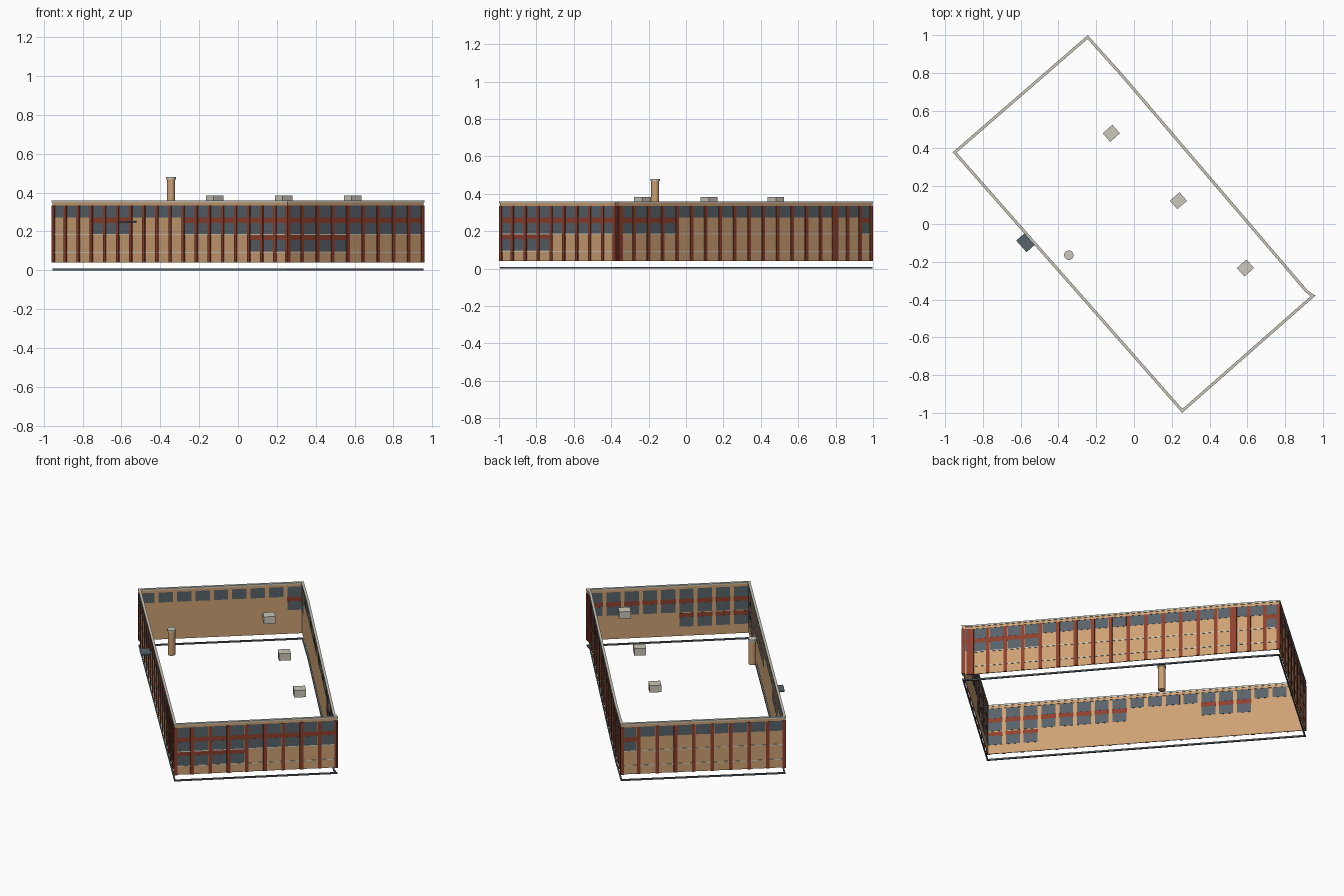
import bpy, bmesh, math
from mathutils import Vector, Matrix

if "Cube" in bpy.data.objects:
    bpy.data.objects.remove(bpy.data.objects["Cube"])


def srgb(r, g, b):
    def lin(c):
        c /= 255
        return c / 12.92 if c < 0.04 else ((c + 0.055) / 1.055) ** 2.4
    return (lin(r), lin(g), lin(b), 1)


def material(name, *rgb):
    m = bpy.data.materials.new(name)
    m.use_nodes = True
    m.diffuse_color = srgb(*rgb)
    bsdf = m.node_tree.nodes["Principled BSDF"]
    bsdf.inputs["Base Color"].default_value = m.diffuse_color
    bsdf.inputs["Roughness"].default_value = 0.8
    return m


TAN = material("tan_brick", 205, 161, 116)
RED = material("red_brown", 142, 64, 46)
SLATE = material("slate_glass", 88, 99, 106)
PALE = material("pale_stone", 203, 199, 186)


def finish(name, bm, mat):
    bmesh.ops.recalc_face_normals(bm, faces=bm.faces)
    me = bpy.data.meshes.new(name)
    bm.to_mesh(me)
    bm.free()
    me.materials.append(mat)
    ob = bpy.data.objects.new(name, me)
    bpy.context.collection.objects.link(ob)
    return ob


# Footprint, counterclockwise, starting at the left corner
foot = [Vector(p) for p in ((-0.96, 0.38), (0.255, -1.0), (0.96, -0.38),
                            (0.92, -0.352), (-0.065, 0.8), (-0.245, 1.0))]
N = len(foot)


def inward(i):
    d = (foot[(i + 1) % N] - foot[i]).normalized()
    return Vector((-d.y, d.x))


def inset(dist):
    pts = []
    for i in range(N):
        a, b = inward(i - 1), inward(i)
        pts.append(foot[i] + (a + b) / (1 + a.dot(b)) * dist)
    return pts


# Closed band following the footprint, between two inset distances
def ring(name, d0, d1, z0, z1, mat):
    bm = bmesh.new()
    loops = [[bm.verts.new((p.x, p.y, z)) for p in inset(d)]
             for d, z in ((d0, z0), (d0, z1), (d1, z1), (d1, z0))]
    for k in range(4):
        a, b = loops[k], loops[(k + 1) % 4]
        for i in range(N):
            j = (i + 1) % N
            bm.faces.new((a[i], a[j], b[j], b[i]))
    return finish(name, bm, mat)


def box(bm, centre, size, angle):
    mat = (Matrix.Translation(centre) @ Matrix.Rotation(angle, 4, "Z")
           @ Matrix.Diagonal((*size, 1)))
    bmesh.ops.create_cube(bm, size=1, matrix=mat)


# Box on wall i: s along the wall, d inward from the outer line
def wall_box(bm, i, s0, s1, d0, d1, z0, z1):
    d = (foot[(i + 1) % N] - foot[i]).normalized()
    p = foot[i] + d * (s0 + s1) / 2 + inward(i) * (d0 + d1) / 2
    box(bm, (p.x, p.y, (z0 + z1) / 2), (s1 - s0, d1 - d0, z1 - z0),
        math.atan2(d.y, d.x))


ring("brick_walls", 0.006, 0.010, 0.04, 0.34, TAN)
ring("cornice", 0.003, 0.013, 0.335, 0.35, TAN)
ring("roof_coping", 0.0, 0.015, 0.35, 0.36, PALE)
ring("ground_kerb", 0.003, 0.011, 0.0, 0.009, SLATE)
ring("upper_string_course", 0.0035, 0.007, 0.182, 0.188, PALE)
ring("lower_string_course", 0.0035, 0.007, 0.090, 0.095, PALE)

# Number of window rows in each bay of each wall
rows = [
    [1] * 3 + [2] * 3 + [1] * 4 + [2] * 5 + [3] * 3,
    [3] * 4 + [2] * 5,
    [2],
    [2] * 4 + [1] * 11,
    [1, 1, 2],
    [2] + [1] * 8,
]
sills = (0.272, 0.188, 0.098)
heads = (0.335, 0.244, 0.157)

glass, spandrels, piers = bmesh.new(), bmesh.new(), bmesh.new()
half = 0.010
for i, bays in enumerate(rows):
    length = (foot[(i + 1) % N] - foot[i]).length
    bay = length / len(bays)
    for k, count in enumerate(bays):
        a, b = k * bay, (k + 1) * bay
        for r in range(count):
            wall_box(glass, i, a + bay * 0.11, b - bay * 0.11,
                     0.0045, 0.0115, sills[r], heads[r])
            if r:
                top = sills[r - 1] if r == 1 else 0.182
                wall_box(spandrels, i, a + bay * 0.08, b - bay * 0.08,
                         0.005, 0.011, heads[r], top)
    for k in range(len(bays) + 1):
        s = min(max(k * bay, half), length - half)
        wall_box(piers, i, s - half, s + half, 0.0005, 0.007, 0.04, 0.335)
finish("windows", glass, SLATE)
finish("spandrel_panels", spandrels, RED)
finish("pilasters", piers, RED)

# Rooftop units
turn = math.atan2(-1.38, 1.215)
for k, (x, y) in enumerate(((-0.12, 0.48), (0.235, 0.123), (0.59, -0.233))):
    bm = bmesh.new()
    box(bm, (x, y, 0.362), (0.060, 0.068, 0.044), turn)
    finish(f"roof_unit_{k + 1}", bm, PALE)

# Entrance canopy
bm = bmesh.new()
box(bm, (-0.573, -0.098, 0.25), (0.082, 0.062, 0.008), turn)
finish("entrance_canopy", bm, SLATE)


# Chimney with a wider rim
def cylinder(name, r, z0, z1, mat):
    bm = bmesh.new()
    bmesh.ops.create_cone(bm, cap_ends=True, segments=24, radius1=r, radius2=r,
                          depth=z1 - z0,
                          matrix=Matrix.Translation((-0.345, -0.165, (z0 + z1) / 2)))
    ob = finish(name, bm, mat)
    for p in ob.data.polygons:
        p.use_smooth = abs(p.normal.z) < 0.5


cylinder("chimney", 0.021, 0.32, 0.47, TAN)
cylinder("chimney_rim", 0.025, 0.468, 0.48, PALE)
